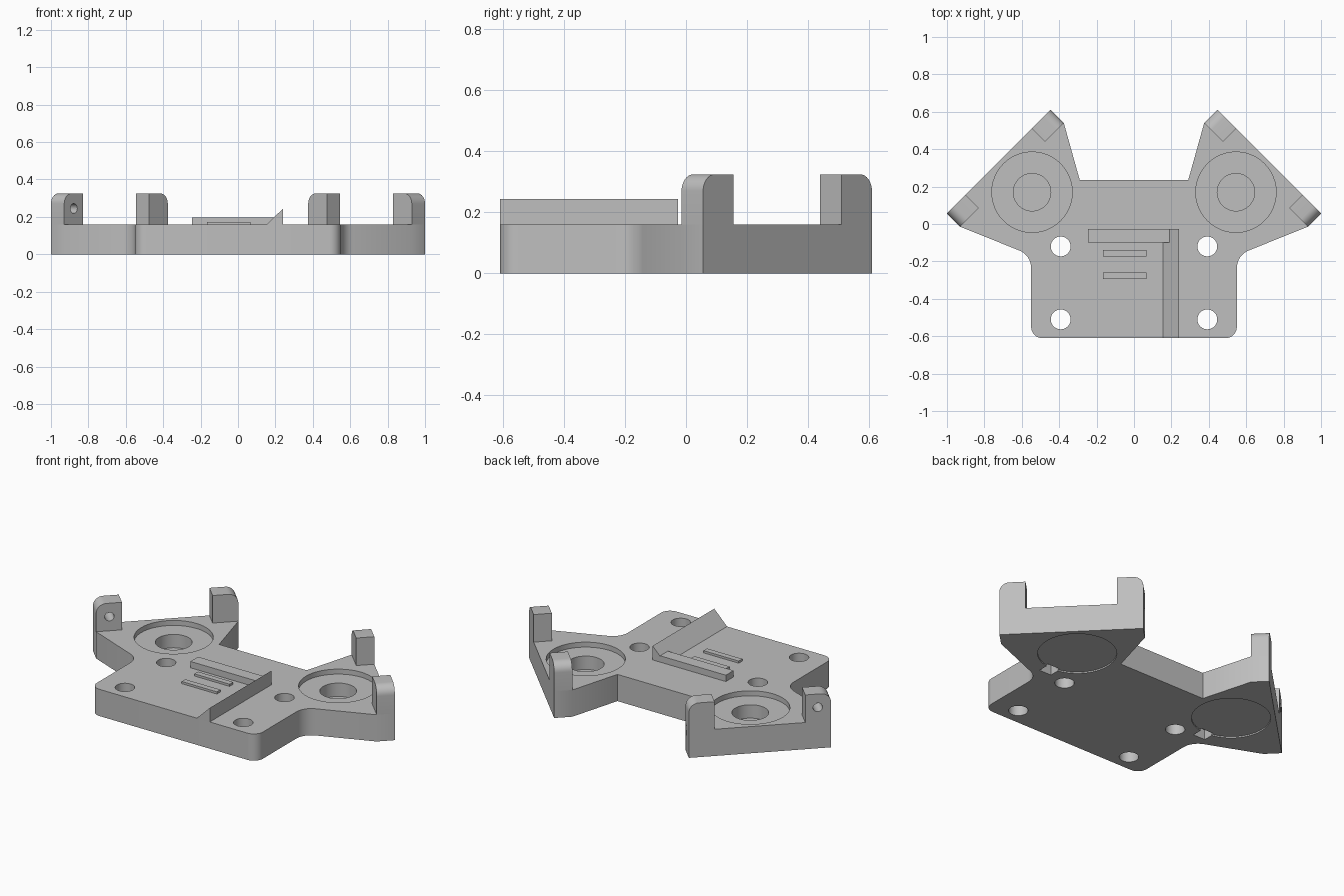
import bpy, bmesh, math
from mathutils import Matrix, Vector

cube = bpy.data.objects.get("Cube")
if cube:
    bpy.data.objects.remove(cube)

grey = bpy.data.materials.new("light_grey")
grey.use_nodes = True
grey.diffuse_color = (0.52, 0.52, 0.52, 1)
grey.node_tree.nodes["Principled BSDF"].inputs["Base Color"].default_value = (0.52, 0.52, 0.52, 1)

TOP = 0.16
S = math.sqrt(0.5)


def rounded(corners, steps=8):
    """Outline from (x, y, radius) corners, with each radius turned into an arc."""
    out = []
    for i, (x, y, r) in enumerate(corners):
        p = Vector((x, y))
        if not r:
            out.append(p)
            continue
        a = (Vector(corners[i - 1][:2]) - p).normalized()
        b = (Vector(corners[(i + 1) % len(corners)][:2]) - p).normalized()
        half = a.angle(b) / 2
        centre = p + (a + b).normalized() * r / math.sin(half)
        start = p + a * r / math.tan(half) - centre
        end = p + b * r / math.tan(half) - centre
        turn = start.angle_signed(end)
        for k in range(steps + 1):
            out.append(centre + Matrix.Rotation(-turn * k / steps, 2) @ start)
    return out


def prism(name, outline, z0, z1, matrix=Matrix()):
    """Closed solid made by extruding an outline along local z."""
    bm = bmesh.new()
    face = bm.faces.new([bm.verts.new((p[0], p[1], z0)) for p in outline])
    up = bmesh.ops.extrude_face_region(bm, geom=[face])["geom"]
    bmesh.ops.translate(bm, vec=(0, 0, z1 - z0),
                        verts=[v for v in up if isinstance(v, bmesh.types.BMVert)])
    bm.transform(matrix)
    bmesh.ops.recalc_face_normals(bm, faces=bm.faces)
    mesh = bpy.data.meshes.new(name)
    bm.to_mesh(mesh)
    bm.free()
    mesh.materials.append(grey)
    obj = bpy.data.objects.new(name, mesh)
    bpy.context.collection.objects.link(obj)
    return obj


def box(name, x0, x1, y0, y1, z0, z1):
    return prism(name, [(x0, y0), (x1, y0), (x1, y1), (x0, y1)], z0, z1)


def disc(name, x, y, r, z0, z1, matrix=Matrix(), sides=48):
    ring = [(x + r * math.cos(math.tau * k / sides), y + r * math.sin(math.tau * k / sides))
            for k in range(sides)]
    return prism(name, ring, z0, z1, matrix)


def cut(obj, cutters):
    """Subtract the cutters, then remove them."""
    for c in cutters:
        c.hide_render = True
        mod = obj.modifiers.new("cut", 'BOOLEAN')
        mod.operation = 'DIFFERENCE'
        mod.solver = 'EXACT'
        mod.object = c
    bpy.context.view_layer.update()
    mesh = bpy.data.meshes.new_from_object(obj.evaluated_get(bpy.context.evaluated_depsgraph_get()))
    obj.modifiers.clear()
    obj.data = mesh
    for c in cutters:
        bpy.data.objects.remove(c)


# Base plate with two angled wings
half = [(0.29, 0.235, 0), (0.375, 0.539, 0), (0.446, 0.61, 0), (1.0, 0.056, 0),
        (0.929, -0.015, 0), (0.55, -0.167, 0.1), (0.55, -0.61, 0.06)]
outline = half + [(-x, y, r) for x, y, r in reversed(half)]
plate = prism("base_plate", rounded(outline), 0, TOP)

# Motor seats, cable pockets and screw holes
cutters = []
for side in (-1, 1):
    cx, cy = side * 0.545, 0.17
    cutters += [disc("seat_cutter", cx, cy, 0.215, 0.13, 0.3),
                disc("bore_cutter", cx, cy, 0.1, 0.05, 0.3),
                disc("underside_cutter", cx, cy, 0.215, -0.1, 0.008),
                box("pocket_cutter", cx - 0.04, cx + 0.04, -0.1, -0.03, -0.1, 0.06)]
    for y in (-0.12, -0.51):
        cutters.append(disc("screw_cutter", side * 0.392, y, 0.053, -0.1, 0.3))
cut(plate, cutters)

# Upright lugs at both ends of each wing, drilled across
profile = rounded([(0, TOP, 0), (0.142, TOP, 0), (0.142, 0.325, 0), (0, 0.325, 0.055)])
ends = {"rear": ((0.446, 0.61), 1), "outer": ((1.0, 0.056), -1)}
lugs = []
for side, side_name in ((1, "left"), (-1, "right")):
    for end_name, ((x, y), way) in ends.items():
        frame = Matrix(((way * S, 0, -S, x), (-way * S, 0, -S, y), (0, 1, 0, 0), (0, 0, 0, 1)))
        frame = Matrix.Diagonal((side, 1, 1, 1)) @ frame
        lug = prism(f"{side_name}_{end_name}_lug", profile, 0, 0.1, frame)
        cut(lug, [disc("lug_cutter", 0.073, 0.245, 0.026, -0.1, 0.2, frame, 24)])
        lugs.append(lug)

# Locating bar, two low ribs and a wedge-shaped rail on the deck
bar = box("locating_bar", -0.245, 0.19, -0.1, -0.027, TOP, 0.198)
for i, y in enumerate((-0.157, -0.277)):
    box(f"low_rib_{i + 1}", -0.167, 0.066, y - 0.017, y + 0.017, TOP, 0.173)
rail_frame = Matrix(((1, 0, 0, 0), (0, 0, 1, 0), (0, 1, 0, 0), (0, 0, 0, 1)))
prism("wedge_rail", [(0.155, TOP), (0.24, TOP), (0.24, 0.244)], -0.61, -0.027, rail_frame)

# Smooth round walls, keep edges crisp
bpy.ops.object.select_all(action='DESELECT')
for obj in [plate] + lugs:
    obj.select_set(True)
bpy.context.view_layer.objects.active = plate
bpy.ops.object.shade_smooth_by_angle(angle=math.radians(30))
